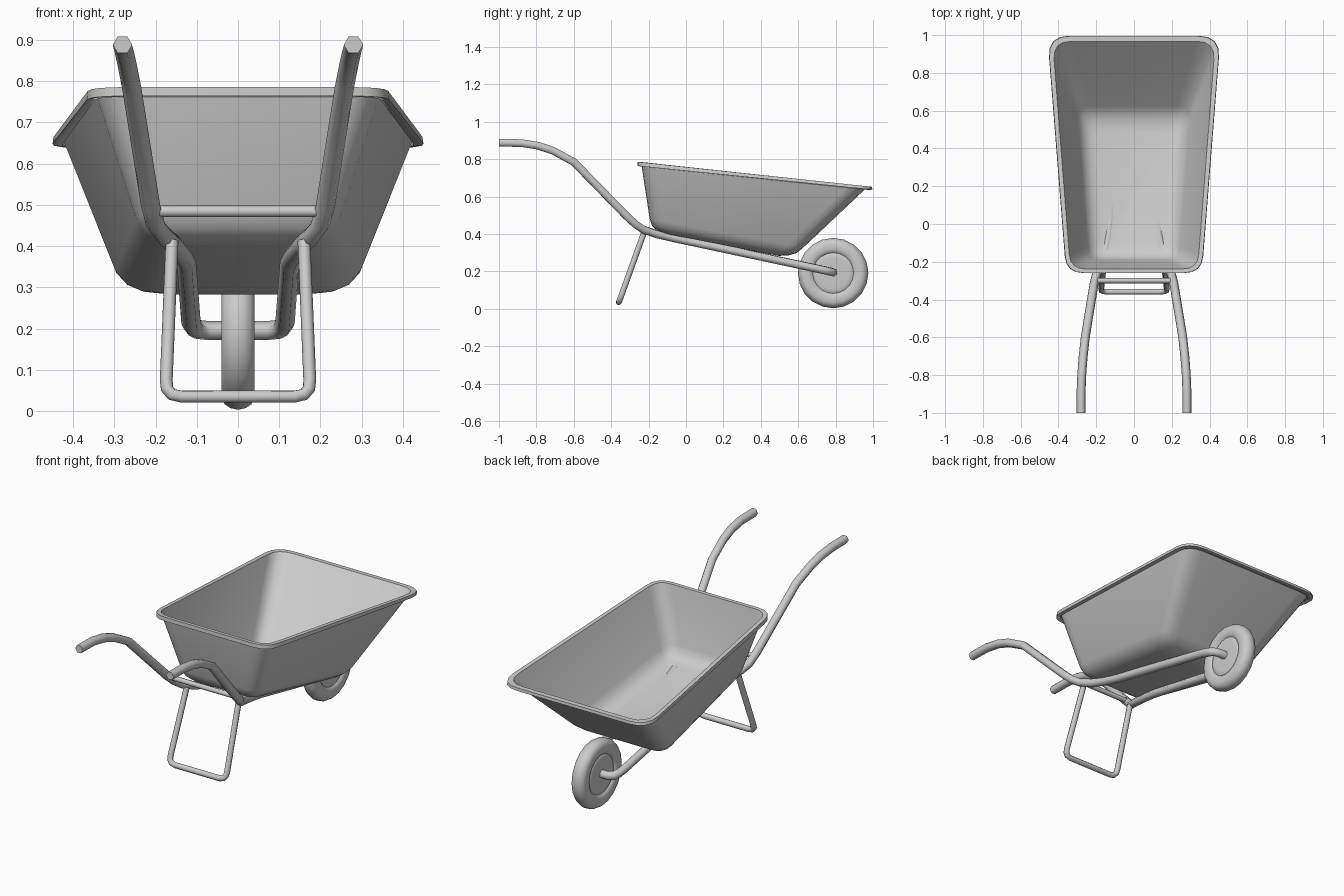
import bpy, bmesh, math
from mathutils import Vector

if "Cube" in bpy.data.objects:
    bpy.data.objects.remove(bpy.data.objects["Cube"])


def finish(name, bm, angle):
    bmesh.ops.recalc_face_normals(bm, faces=bm.faces)
    me = bpy.data.meshes.new(name)
    bm.to_mesh(me)
    bm.free()
    ob = bpy.data.objects.new(name, me)
    bpy.context.collection.objects.link(ob)
    bpy.ops.object.select_all(action='DESELECT')
    ob.select_set(True)
    bpy.context.view_layer.objects.active = ob
    bpy.ops.object.shade_smooth_by_angle(angle=math.radians(angle))
    return ob


def loft(bm, rings, wrap=False):
    loops = [[bm.verts.new(p) for p in r] for r in rings]
    pairs = list(zip(loops, loops[1:]))
    if wrap:
        pairs.append((loops[-1], loops[0]))
    for a, b in pairs:
        n = len(a)
        for i in range(n):
            bm.faces.new((a[i], a[(i + 1) % n], b[(i + 1) % n], b[i]))
    return loops


def tube(name, pts, radius, sides, u=(1, 0, 0)):
    """Sweep a polygon along a path, carrying the side vector along."""
    pts = [Vector(p) for p in pts]
    u = Vector(u)
    prev, rings = None, []
    for i, p in enumerate(pts):
        d_in = (p - pts[max(i - 1, 0)]).normalized()
        d_out = (pts[min(i + 1, len(pts) - 1)] - p).normalized()
        t = (d_in + d_out).normalized()
        if prev is not None:
            u = prev.rotation_difference(t) @ u
        u = (u - t * u.dot(t)).normalized()
        v = t.cross(u)
        rings.append([p + radius * (math.cos(a) * u + math.sin(a) * v)
                      for a in (2 * math.pi * k / sides for k in range(sides))])
        prev = t
    bm = bmesh.new()
    loops = loft(bm, rings)
    bm.faces.new(loops[0])
    bm.faces.new(loops[-1])
    return finish(name, bm, 65)


def mirrored(half):
    """Complete a path that ends on the x = 0 plane."""
    return half + [(-x, y, z) for x, y, z in reversed(half[:-1])]


def tray_ring(yf, zf, wf, yb, zb, wb, rf, rb, steps=4):
    """Tilted trapezoid with rounded corners."""
    c = [Vector(p) for p in ((wf, yf, zf), (wb, yb, zb), (-wb, yb, zb), (-wf, yf, zf))]
    radii = (rf, rb, rb, rf)
    out = []
    for i in range(4):
        a = c[i] + (c[i - 1] - c[i]).normalized() * radii[i]
        b = c[i] + (c[(i + 1) % 4] - c[i]).normalized() * radii[i]
        for k in range(steps + 1):
            t = k / steps
            out.append(a * (1 - t) ** 2 + c[i] * 2 * t * (1 - t) + b * t * t)
    return out


# Tray: folded lip, sloping walls, rounded bottom
bm = bmesh.new()
loops = loft(bm, [tray_ring(*r) for r in (
    (-0.245, 0.764, 0.340, 0.972, 0.638, 0.434, 0.08, 0.10),
    (-0.258, 0.765, 0.358, 0.995, 0.638, 0.457, 0.09, 0.115),
    (-0.257, 0.784, 0.356, 0.993, 0.651, 0.455, 0.09, 0.115),
    (-0.239, 0.783, 0.338, 0.968, 0.652, 0.432, 0.08, 0.10),
    (-0.192, 0.480, 0.240, 0.625, 0.328, 0.302, 0.07, 0.08),
    (-0.180, 0.445, 0.222, 0.590, 0.300, 0.275, 0.065, 0.075),
    (-0.153, 0.420, 0.195, 0.550, 0.288, 0.245, 0.06, 0.07),
    (-0.110, 0.404, 0.160, 0.495, 0.285, 0.205, 0.05, 0.06),
)])
bm.faces.new(loops[-1])
tray = finish("tray", bm, 40)
mod = tray.modifiers.new("sheet_thickness", 'SOLIDIFY')
mod.thickness = 0.004
mod.offset = 0

# Frame: one bent tube forming handles, side rails and axle
tube("frame", mirrored([
    (0.280, -1.00, 0.888), (0.280, -0.88, 0.886), (0.276, -0.79, 0.872),
    (0.270, -0.71, 0.845), (0.258, -0.60, 0.785), (0.212, -0.32, 0.498),
    (0.200, -0.27, 0.452), (0.178, -0.23, 0.424), (0.152, -0.16, 0.400),
    (0.134, -0.06, 0.377), (0.125, 0.02, 0.360), (0.114, 0.70, 0.215),
    (0.110, 0.745, 0.205), (0.098, 0.775, 0.198), (0.072, 0.787, 0.195),
    (0, 0.787, 0.195)]), 0.0235, 6)

# Stand: U-shaped leg under the frame
tube("stand", mirrored([
    (0.160, -0.223, 0.412), (0.174, -0.344, 0.075), (0.172, -0.352, 0.054),
    (0.160, -0.357, 0.040), (0.137, -0.359, 0.035), (0, -0.359, 0.035)]), 0.0155, 8)

# Crossbar between the handles
tube("crossbar", [(-0.2, -0.30, 0.484), (0.2, -0.30, 0.484)], 0.014, 8, (0, 0, 1))

# Wheel: lathed tyre with a recessed ring and disc hub
profile = [(0.0, 0.188), (0.018, 0.184), (0.033, 0.174), (0.040, 0.158), (0.040, 0.130),
           (0.035, 0.116), (0.028, 0.109), (0.033, 0.100), (0.034, 0.085), (0.034, 0.025)]
section = [(-x, r) for x, r in reversed(profile[1:])] + profile
bm = bmesh.new()
segments = 20
loops = loft(bm, [[(x, 0.787 + r * math.sin(a), 0.192 + r * math.cos(a))
                   for a in (2 * math.pi * k / segments for k in range(segments))]
                  for x, r in section])
bm.faces.new(loops[0])
bm.faces.new(loops[-1])
low = min(v.co.z for v in bm.verts)
bmesh.ops.translate(bm, verts=bm.verts, vec=(0, 0, 0.003 - low))
finish("wheel", bm, 50)
